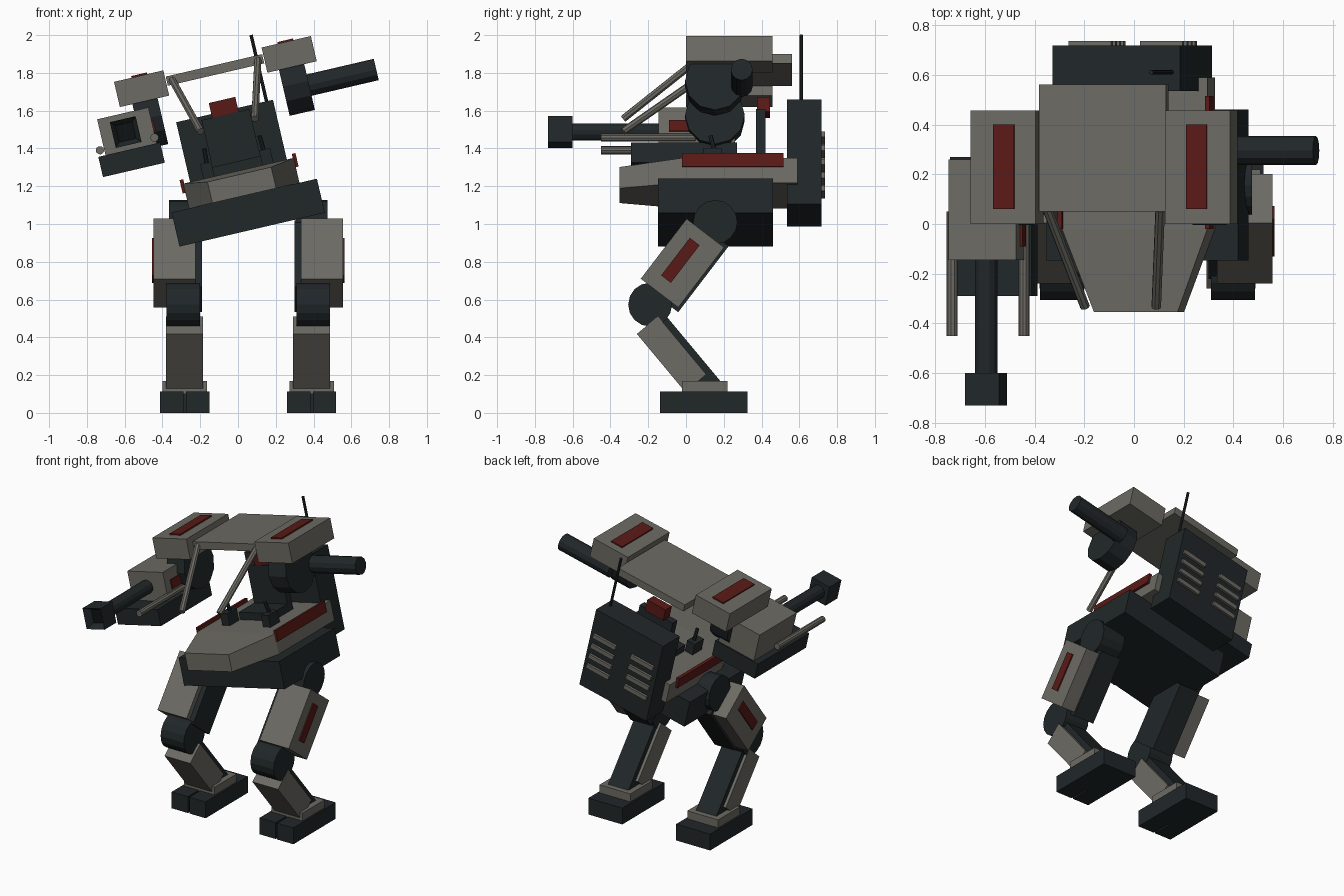
import bpy, bmesh, math
from mathutils import Matrix, Vector

if "Cube" in bpy.data.objects:
    bpy.data.objects.remove(bpy.data.objects["Cube"])


def material(name, rgb):
    m = bpy.data.materials.new(name)
    m.diffuse_color = (*rgb, 1)
    m.use_nodes = True
    m.node_tree.nodes["Principled BSDF"].inputs["Base Color"].default_value = m.diffuse_color
    return m


GREY = material("armour_grey", (0.15, 0.145, 0.125))
DARK = material("frame_dark", (0.015, 0.02, 0.022))
RED = material("marking_red", (0.10, 0.01, 0.008))
BLACK = material("bore_black", (0.004, 0.006, 0.007))


def T(x, y, z):
    return Matrix.Translation((x, y, z))


def finish(name, bm, mat, frame):
    bmesh.ops.transform(bm, matrix=frame, verts=bm.verts)
    bmesh.ops.recalc_face_normals(bm, faces=bm.faces)
    me = bpy.data.meshes.new(name)
    bm.to_mesh(me)
    bm.free()
    me.materials.append(mat)
    ob = bpy.data.objects.new(name, me)
    bpy.context.collection.objects.link(ob)
    return ob


def box(name, xs, ys, zs, mat, frame):
    """Box from its extents along each axis of the frame."""
    bm = bmesh.new()
    bmesh.ops.create_cube(bm, size=1)
    for v in bm.verts:
        v.co = [(r[0] + r[1]) / 2 + c * abs(r[1] - r[0]) for c, r in zip(v.co, (xs, ys, zs))]
    return finish(name, bm, mat, frame)


def rod(name, a, b, r, mat, frame, sides=12):
    """Cylinder between two points."""
    a, b = Vector(a), Vector(b)
    d = b - a
    bm = bmesh.new()
    bmesh.ops.create_cone(bm, cap_ends=True, segments=sides, radius1=r, radius2=r, depth=d.length)
    rot = d.to_track_quat('Z', 'Y').to_matrix().to_4x4()
    return finish(name, bm, mat, frame @ Matrix.Translation((a + b) / 2) @ rot)


# ---- Upper body, rolled sideways ----
U = T(0.075, 0, 0.97) @ Matrix.Rotation(math.radians(-13.1), 4, 'Y')
box("hull", (-.395, .395), (-.147, .46), (0, .185), DARK, U)

# tapered cockpit deck
bm = bmesh.new()
rings = []
for y, w, top in ((-.353, .173, .30), (-.02, .30, .32), (.59, .30, .32)):
    rings.append([bm.verts.new(p) for p in ((-w, y, .185), (w, y, .185), (w, y, top), (-w, y, top))])
bm.faces.new(rings[0])
bm.faces.new(rings[-1])
for p, q in zip(rings, rings[1:]):
    for i in range(4):
        j = (i + 1) % 4
        bm.faces.new((p[i], p[j], q[j], q[i]))
finish("cockpit_deck", bm, GREY, U)

# seat and canopy roof
box("seat_base", (-.13, .13), (.2, .42), (.32, .37), DARK, U)
box("seat_back", (-.13, .13), (.37, .42), (.32, .625), DARK, U)
box("headrest", (-.072, .072), (.375, .445), (.625, .705), RED, U)
box("roof", (-.262, .262), (.05, .56), (.843, .893), GREY, U)

# backpack with antenna
box("backpack", (-.263, .263), (.535, .718), (.078, .645), DARK, U)
rod("antenna", (.228, .61, .6), (.228, .61, 1.005), .009, DARK, U, 8)

for s, side in ((-1, "left"), (1, "right")):
    box(side + "_deck_stripe", (s * .295, s * .315), (-.02, .515), (.27, .343), RED, U)
    box(side + "_console", (s * .13, s * .19), (.09, .19), (.32, .40), DARK, U)
    rod(side + "_control_stick", (s * .155, .15, .39), (s * .15, .13, .475), .012, DARK, U, 8)
    rod(side + "_roof_strut", (s * .233, .06, .868), (s * .147, -.333, .568), .02, GREY, U, 8)
    # shoulders
    box(side + "_shoulder_armour", (s * .267, s * .535), (0, .457), (.791, .928), GREY, U)
    box(side + "_shoulder_stripe", (s * .355, s * .44), (.06, .40), (.92, .937), RED, U)
    rod(side + "_shoulder_drum", (s * .33, .153, .70), (s * .467, .153, .70), .158, DARK, U)
    for i in range(4):
        w = .225 + i * .075
        box(f"{side}_vent_{i}", (s * .06, s * .235), (.71, .735), (w, w + .03), GREY, U)

# right arm barrel
rod("right_arm_barrel", (.44, .295, .677), (.832, .295, .677), .058, DARK, U)

# left arm gun
box("gun_lower_housing", (-.706, -.37), (-.29, .27), (.45, .56), DARK, U)
box("gun_upper_housing", (-.667, -.388), (-.145, .26), (.56, .755), GREY, U)
box("gun_stripe", (-.39, -.378), (-.09, .1), (.625, .685), RED, U)
rod("gun_barrel", (-.535, -.62, .655), (-.535, -.1, .655), .046, DARK, U)
muzzle = box("muzzle_block", (-.605, -.465), (-.73, -.60), (.585, .725), DARK, U)
bm = bmesh.new()
bm.from_mesh(muzzle.data)
front = min(bm.faces, key=lambda f: f.calc_center_median().y)
bmesh.ops.inset_region(bm, faces=[front], thickness=.035)
for v in front.verts:
    v.co.y += .05
muzzle.data.materials.append(BLACK)
front.material_index = 1
bm.to_mesh(muzzle.data)
bm.free()
for i, u in enumerate((-.69, -.393)):
    rod(f"gun_side_tube_{i}", (u, -.45, .592), (u, .05, .592), .022, GREY, U, 10)

# ---- Legs ----
for s, side in ((-1, "left"), (1, "right")):
    L = T(.054, 0, 0)
    rod(side + "_hip", (s * .25, .155, 1.01), (s * .42, .155, 1.01), .117, DARK, L, 16)
    thigh = L @ T(0, -.019, .793) @ Matrix.Rotation(math.radians(-37.4), 4, 'X')
    box(side + "_thigh_armour", (s * .279, s * .502), (-.125, .125), (-.20, .20), GREY, thigh)
    box(side + "_thigh_frame", (s * .245, s * .40), (-.085, .14), (-.22, .22), DARK, thigh)
    box(side + "_thigh_stripe", (s * .495, s * .51), (-.05, .015), (-.12, .13), RED, thigh)
    rod(side + "_knee", (s * .255, -.19, .573), (s * .432, -.19, .573), .116, DARK, L, 16)
    shin = L @ T(s * .336, -.26, .418) @ Matrix.Rotation(math.radians(39.8), 4, 'X')
    box(side + "_shin_armour", (-.098, .098), (0, .145), (-.40, 0), GREY, shin)
    box(side + "_shin_frame", (-.078, .078), (.09, .18), (-.49, .01), DARK, shin)
    foot = L @ T(s * .336, 0, 0)
    box(side + "_ankle", (-.118, .118), (-.02, .22), (.10, .168), GREY, foot)
    box(side + "_foot", (-.13, .13), (0, .325), (0, .113), DARK, foot)
    for t, toe in ((-1, "outer"), (1, "inner")):
        box(f"{side}_{toe}_toe", (t * .006, t * .13), (-.137, .01), (0, .113), DARK, foot)
